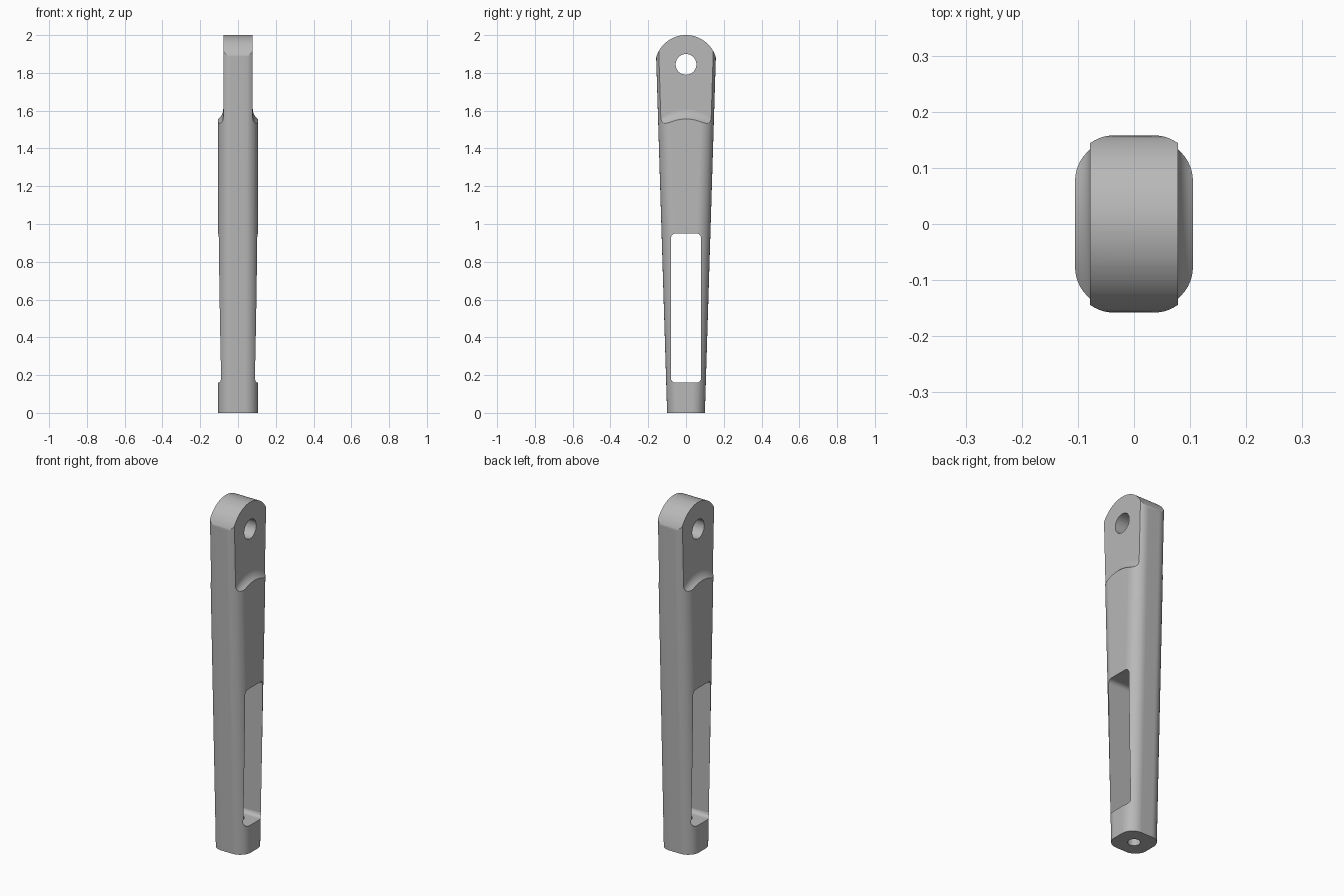
import bpy, bmesh
from math import sin, cos, pi

cube = bpy.data.objects.get("Cube")
if cube:
    bpy.data.objects.remove(cube, do_unlink=True)

grey = bpy.data.materials.new("satin_grey")
grey.use_nodes = True
colour = (0.48, 0.48, 0.48, 1)
grey.diffuse_color = colour
grey.node_tree.nodes["Principled BSDF"].inputs["Base Color"].default_value = colour


def loft(name, rings):
    """Skin a closed solid through equal-length rings of points."""
    bm = bmesh.new()
    loops = [[bm.verts.new(p) for p in ring] for ring in rings]
    n = len(loops[0])
    for a, b in zip(loops, loops[1:]):
        for i in range(n):
            j = (i + 1) % n
            bm.faces.new((a[i], a[j], b[j], b[i]))
    bm.faces.new(loops[0])
    bm.faces.new(loops[-1])
    bmesh.ops.recalc_face_normals(bm, faces=bm.faces)
    mesh = bpy.data.meshes.new(name)
    bm.to_mesh(mesh)
    bm.free()
    obj = bpy.data.objects.new(name, mesh)
    bpy.context.collection.objects.link(obj)
    mesh.materials.append(grey)
    return obj


def arc(cu, cv, r, start, end, steps):
    return [(cu + r * cos(start + (end - start) * i / steps),
             cv + r * sin(start + (end - start) * i / steps)) for i in range(steps + 1)]


def rounded_rect(hu, hv, r, steps):
    pts = []
    for k, (su, sv) in enumerate([(1, 1), (-1, 1), (-1, -1), (1, -1)]):
        pts += arc(su * (hu - r), sv * (hv - r), r, k * pi / 2, (k + 1) * pi / 2, steps)
    return pts


def prism_x(name, outline):
    """Extrude a (y, z) outline across the full thickness."""
    return loft(name, [[(x, y, z) for y, z in outline] for x in (-0.3, 0.3)])


def carve(target, cutter, operation="DIFFERENCE"):
    cutter.hide_render = True
    mod = target.modifiers.new(cutter.name, "BOOLEAN")
    mod.operation, mod.solver, mod.object = operation, "EXACT", cutter
    bpy.ops.object.select_all(action="DESELECT")
    bpy.context.view_layer.objects.active = target
    target.select_set(True)
    bpy.ops.object.modifier_apply(modifier=mod.name)
    bpy.data.objects.remove(cutter, do_unlink=True)


# Tapered bar with rounded corners
TAPER = 0.0308
handle = loft("handle_body", [[(x, y, z) for x, y in rounded_rect(0.105, 0.1 + TAPER * z, 0.07, 12)]
                              for z in (0, 2.05)])

# Rounded top end
carve(handle, prism_x("dome_cutter", arc(0, 1.835, 0.165, 0, pi, 48) + [(-0.165, -0.1), (0.165, -0.1)]),
      "INTERSECT")

# Long window through the lower half
carve(handle, prism_x("window_cutter",
                      [(y, z + 0.555) for y, z in rounded_rect(0.08, 0.395, 0.025, 8)]))

# Pin hole near the top
carve(handle, prism_x("pin_hole_cutter", arc(0, 1.845, 0.055, 0, 2 * pi, 48)[:-1]))

# Bore from the base up into the window
bore = arc(0, 0, 0.033, 0, 2 * pi, 32)[:-1]
carve(handle, loft("bore_cutter", [[(x, y, z) for x, y in bore] for z in (-0.1, 0.25)]))

# Thinner top tongue, with a hollow curved shoulder on each side
FILLET, FACE = 0.0675, 0.078
for side in (1, -1):
    rings = []
    for i in range(-16, 17):
        y = i * 0.0125
        drop = y * y / 0.4
        curve = arc(FACE + FILLET, 1.61 - drop, FILLET, pi, 1.5 * pi, 10)
        section = [(FACE, 2.2)] + curve + [(0.3, 1.61 - FILLET - drop), (0.3, 2.2)]
        rings.append([(side * x, y, z) for x, z in section])
    carve(handle, loft("shoulder_cutter", rings))

# Smooth the curved faces and keep the cut edges crisp
bpy.ops.object.select_all(action="DESELECT")
handle.select_set(True)
bpy.context.view_layer.objects.active = handle
bpy.ops.object.shade_smooth_by_angle(angle=0.45)
normals = handle.modifiers.new("even_shading", "WEIGHTED_NORMAL")
normals.keep_sharp = True
